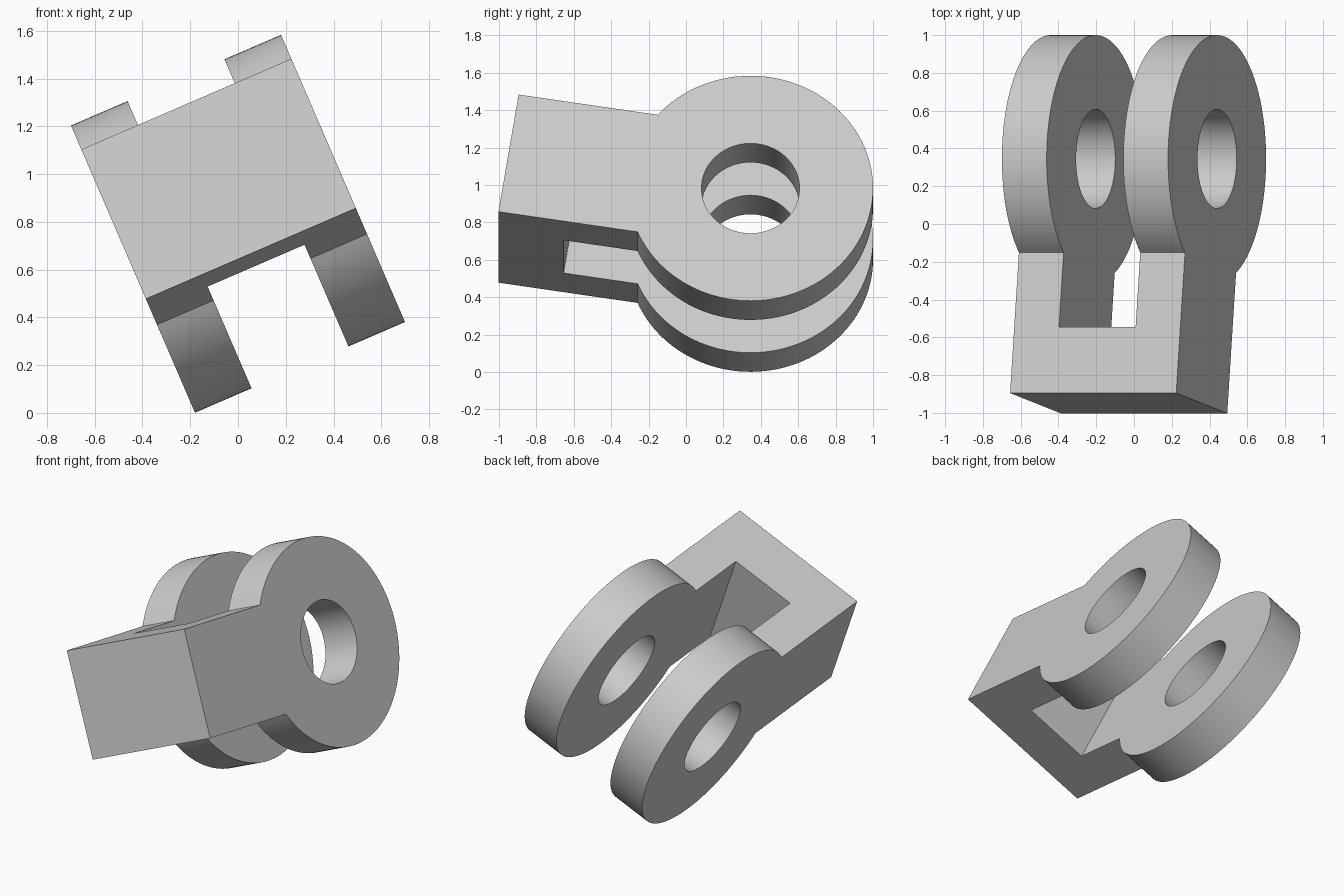
import bpy, bmesh, math
from mathutils import Matrix

if "Cube" in bpy.data.objects:
    bpy.data.objects.remove(bpy.data.objects["Cube"])

WIDTH, GAP = 0.958, 0.442        # across the fork, and between its cheeks
EYE, HOLE = 0.655, 0.262         # radii
REACH, HALF = 1.31, 0.345        # pin axis to end face, half block height
SLOT = 0.957                     # pin axis to slot floor

steel = bpy.data.materials.new("plain grey")
steel.use_nodes = True
grey = (0.6, 0.6, 0.6, 1)
steel.diffuse_color = grey
steel.node_tree.nodes["Principled BSDF"].inputs["Base Color"].default_value = grey


def prism(name, outline, width):
    """Extrude a (y, z) outline symmetrically along x."""
    bm = bmesh.new()
    face = bm.faces.new([bm.verts.new((-width / 2, y, z)) for y, z in outline])
    top = bmesh.ops.extrude_face_region(bm, geom=[face])["geom"]
    moved = [v for v in top if isinstance(v, bmesh.types.BMVert)]
    bmesh.ops.translate(bm, verts=moved, vec=(width, 0, 0))
    bmesh.ops.recalc_face_normals(bm, faces=bm.faces)
    mesh = bpy.data.meshes.new(name)
    bm.to_mesh(mesh)
    bm.free()
    mesh.materials.append(steel)
    obj = bpy.data.objects.new(name, mesh)
    bpy.context.collection.objects.link(obj)
    return obj


def arc(radius, start, end, steps):
    angles = [start + (end - start) * i / steps for i in range(steps + 1)]
    return [(radius * math.cos(a), radius * math.sin(a)) for a in angles]


# Block running into a round eye
join = math.pi - math.asin(HALF / EYE)
fork = prism("clevis_fork",
             [(-REACH, HALF), (-REACH, -HALF)] + arc(EYE, -join, join, 96), WIDTH)

# Pin hole and slot between the cheeks
pin = prism("pin_cutter", arc(HOLE, 0, 2 * math.pi, 72)[:-1], 2)
slot = prism("slot_cutter", [(-SLOT, -1), (1, -1), (1, 1), (-SLOT, 1)], GAP)

bpy.context.view_layer.objects.active = fork
for cutter in (pin, slot):
    cutter.hide_render = True
    mod = fork.modifiers.new("cut", "BOOLEAN")
    mod.operation, mod.solver, mod.object = "DIFFERENCE", "EXACT", cutter
    bpy.ops.object.modifier_apply(modifier=mod.name)
    bpy.data.objects.remove(cutter)

bpy.ops.object.select_all(action="DESELECT")
fork.select_set(True)
bpy.ops.object.shade_smooth_by_angle(angle=math.radians(25))

# Tilted resting pose
fork.matrix_world = (Matrix.Translation((0, 0.345, 0.792))
                     @ Matrix.Rotation(math.radians(-23.35), 4, "Y")
                     @ Matrix.Rotation(math.radians(-9), 4, "X"))
